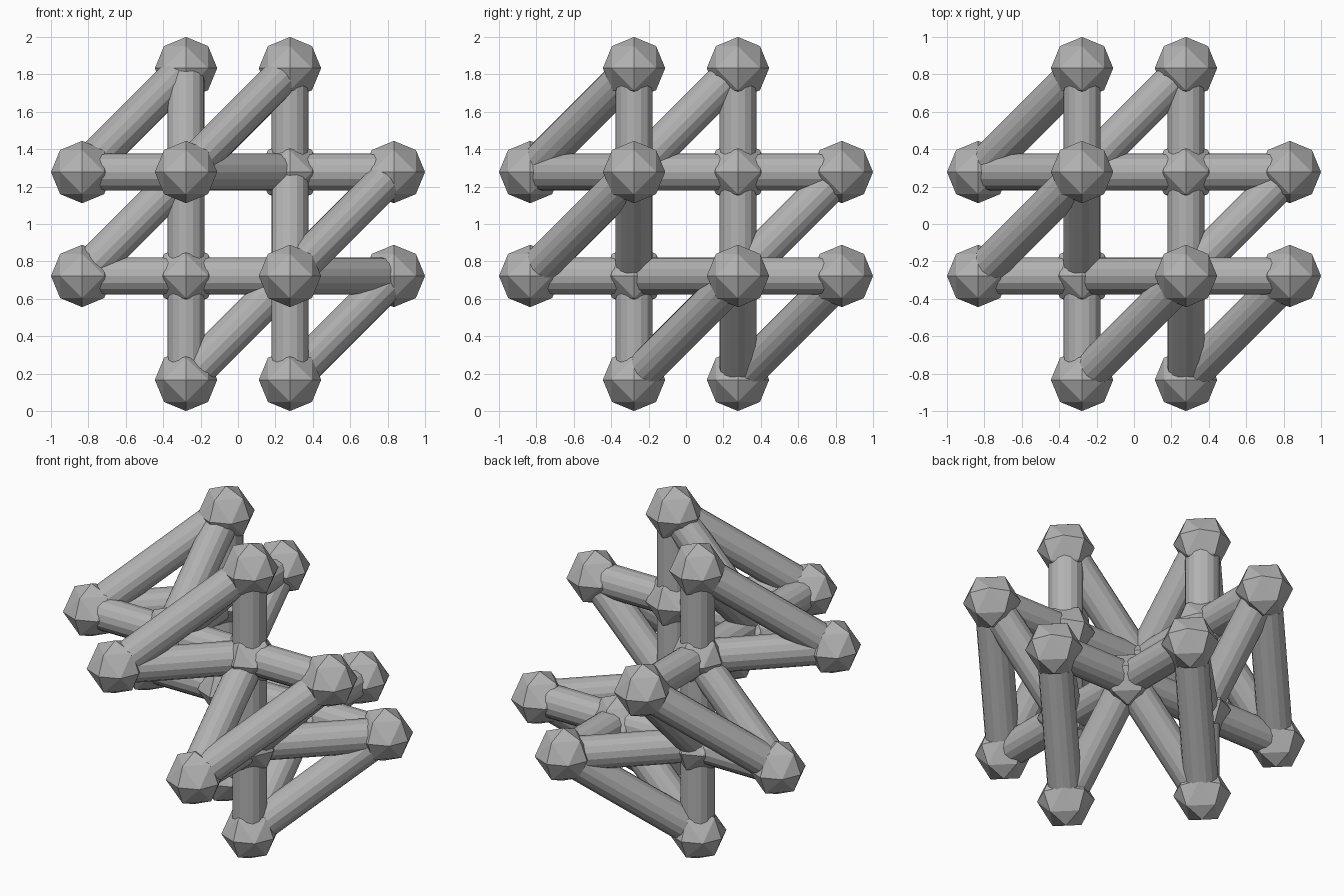
import bpy, bmesh
from itertools import product
from mathutils import Vector

if "Cube" in bpy.data.objects:
    bpy.data.objects.remove(bpy.data.objects["Cube"])

U = 1 / 3.6            # lattice step
NODE_R = 0.6 * U       # joint radius
TUBE_R = 0.36 * U      # strut radius
SIDES = 16

grey = bpy.data.materials.new("mid_grey")
grey.diffuse_color = (0.45, 0.45, 0.45, 1)
grey.use_nodes = True
grey.node_tree.nodes["Principled BSDF"].inputs["Base Color"].default_value = grey.diffuse_color


def place(p):
    return Vector(p) * U + Vector((0, 0, 1))


def finish(bm, name):
    me = bpy.data.meshes.new(name)
    bm.to_mesh(me)
    bm.free()
    me.materials.append(grey)
    ob = bpy.data.objects.new(name, me)
    bpy.context.collection.objects.link(ob)
    return ob


def joint(p, name):
    # octahedron with each face split in four, pushed out to a ball
    bm = bmesh.new()
    axes = [Vector(v) for v in ((1, 0, 0), (-1, 0, 0), (0, 1, 0),
                                (0, -1, 0), (0, 0, 1), (0, 0, -1))]
    for a in axes:
        bm.verts.new(a)
    bmesh.ops.convex_hull(bm, input=bm.verts[:])
    bmesh.ops.subdivide_edges(bm, edges=bm.edges[:], cuts=1, use_grid_fill=True)
    for v in bm.verts:
        v.co = v.co.normalized() * NODE_R
    bmesh.ops.recalc_face_normals(bm, faces=bm.faces[:])
    finish(bm, name).location = place(p)


def strut(p, q, name):
    # cylinder between two joints
    a, b = place(p), place(q)
    bm = bmesh.new()
    bmesh.ops.create_cone(bm, cap_ends=True, segments=SIDES, radius1=TUBE_R,
                          radius2=TUBE_R, depth=(b - a).length)
    ob = finish(bm, name)
    ob.location = (a + b) / 2
    ob.rotation_mode = 'QUATERNION'
    ob.rotation_quaternion = (b - a).to_track_quat('Z', 'Y')


# outer joints: the two small coordinates have opposite signs
outer = []
for axis, far, s in product(range(3), (-3, 3), (-1, 1)):
    p = [0, 0, 0]
    p[axis], p[(axis + 1) % 3], p[(axis + 2) % 3] = far, s, -s
    outer.append(tuple(p))
# inner joints: cube corners except the two on the main diagonal
inner = [p for p in product((-1, 1), repeat=3) if abs(sum(p)) != 3]

for p in outer:
    joint(p, "outer_joint")
for p in inner:
    joint(p, "inner_joint")

# straight struts running through the whole frame
for p in outer:
    axis = [abs(c) for c in p].index(3)
    if p[axis] > 0:
        q = list(p)
        q[axis] = -3
        strut(p, q, "straight_strut")

# long diagonal struts between outer joints
for p in outer:
    q = tuple(c + 2 for c in p)
    if q in outer:
        strut(p, q, "long_diagonal_strut")

# short diagonal struts from inner to outer joints
for p, q in product(inner, outer):
    if (Vector(p) - Vector(q)).length_squared == 8:
        strut(p, q, "short_diagonal_strut")
